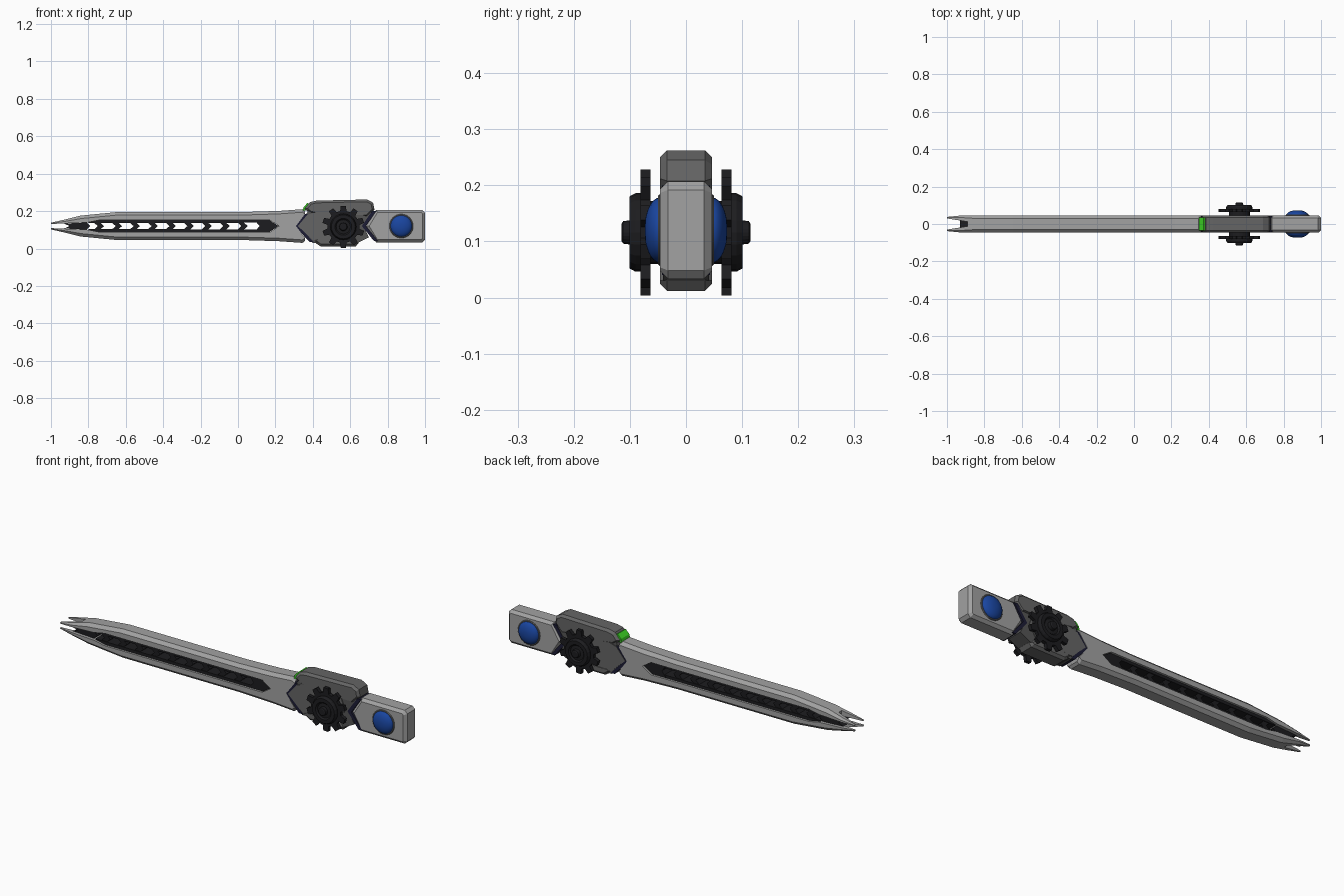
import bpy, bmesh
from math import cos, sin, pi, radians

if "Cube" in bpy.data.objects:
    bpy.data.objects.remove(bpy.data.objects["Cube"])

CZ = 0.12  # height of the blade's centre line


def material(name, c):
    m = bpy.data.materials.new(name)
    m.diffuse_color = (*c, 1)
    m.use_nodes = True
    m.node_tree.nodes["Principled BSDF"].inputs["Base Color"].default_value = m.diffuse_color
    return m


BLACK = material("black", (0.012, 0.012, 0.014))
DARK = material("dark_grey", (0.13, 0.13, 0.13))
MID = material("mid_grey", (0.09, 0.09, 0.09))
LIGHT = material("light_grey", (0.36, 0.36, 0.36))
BLUE = material("blue", (0.01, 0.06, 0.35))
GREEN = material("green", (0.05, 0.7, 0.02))
NAVY = material("dark_navy", (0.012, 0.012, 0.035))


def finish(bm, name, mat=None):
    bmesh.ops.recalc_face_normals(bm, faces=bm.faces)
    me = bpy.data.meshes.new(name)
    bm.to_mesh(me)
    bm.free()
    ob = bpy.data.objects.new(name, me)
    bpy.context.collection.objects.link(ob)
    if mat:
        me.materials.append(mat)
    return ob


def add_prism(bm, pts, y0, y1):
    a = [bm.verts.new((x, y0, z)) for x, z in pts]
    b = [bm.verts.new((x, y1, z)) for x, z in pts]
    n = len(pts)
    bm.faces.new(a)
    bm.faces.new(b[::-1])
    for i in range(n):
        bm.faces.new((a[i], b[i], b[(i + 1) % n], a[(i + 1) % n]))


def prism(name, pts, hy, mat=None, bevel=0):
    bm = bmesh.new()
    add_prism(bm, pts, -hy, hy)
    if bevel:
        rim = [e for e in bm.edges if abs(e.verts[0].co.y - e.verts[1].co.y) < 1e-6]
        bmesh.ops.bevel(bm, geom=rim, offset=bevel, segments=1, affect='EDGES')
    return finish(bm, name, mat)


def lathe(name, profile, x, z, side, n, mat, smooth=False):
    # rings of (radius, distance from the centre plane) around a y axis
    bm = bmesh.new()
    rings = [[bm.verts.new((x + r * cos(2 * pi * i / n), side * y, z + r * sin(2 * pi * i / n)))
              for i in range(n)] for r, y in profile]
    for p, q in zip(rings, rings[1:]):
        for i in range(n):
            bm.faces.new((p[i], p[(i + 1) % n], q[(i + 1) % n], q[i]))
    bm.faces.new(rings[0])
    bm.faces.new(rings[-1])
    ob = finish(bm, name, mat)
    if smooth:
        bpy.ops.object.select_all(action='DESELECT')
        bpy.context.view_layer.objects.active = ob
        ob.select_set(True)
        bpy.ops.object.shade_smooth_by_angle(angle=radians(30))
    return ob


def blade_half(name, sections, s):
    # section: outer x, outer height, inner x, inner height, half width
    bm = bmesh.new()
    rows = []
    for xo, ho, xi, hi, w in sections:
        c = min(0.016, (ho - hi) * 0.5)
        pts = [(xi, -w, hi), (xo, -w, ho - c), (xo, -w + c, ho),
               (xo, w - c, ho), (xo, w, ho - c), (xi, w, hi)]
        rows.append([bm.verts.new((x, y, CZ + s * h)) for x, y, h in pts])
    for p, q in zip(rows, rows[1:]):
        for i in range(6):
            bm.faces.new((p[i], p[(i + 1) % 6], q[(i + 1) % 6], q[i]))
    bm.faces.new(rows[0])
    bm.faces.new(rows[-1])
    return finish(bm, name, LIGHT)


# forked blade with a long central slot
sections = [(-1, .018, -1, .011, .038), (-.93, .034, -.93, .014, .045),
            (-.84, .056, -.8, .02, .045), (-.645, .075, -.74, .032, .045),
            (.03, .075, .17, .032, .045), (.22, .081, .22, 0, .045),
            (.345, .09, .305, 0, .045), (.358, .08, .31, 0, .045)]

bm = bmesh.new()
wedge = [(-1.02, .033), (-.97, .025), (-.89, .012)]
outline = wedge + [(x, -y) for x, y in wedge[::-1]]
lo = [bm.verts.new((x, y, 0)) for x, y in outline]
hi = [bm.verts.new((x, y, .24)) for x, y in outline]
bm.faces.new(lo)
bm.faces.new(hi)
for i in range(6):
    bm.faces.new((lo[i], lo[(i + 1) % 6], hi[(i + 1) % 6], hi[i]))
cutter = finish(bm, "fork_cutter")
cutter.hide_render = True
for s, nm in ((1, "blade_upper"), (-1, "blade_lower")):
    ob = blade_half(nm, sections, s)
    mod = ob.modifiers.new("fork", 'BOOLEAN')
    mod.operation = 'DIFFERENCE'
    mod.object = cutter
    bpy.context.view_layer.objects.active = ob
    bpy.ops.object.modifier_apply(modifier=mod.name)
bpy.data.objects.remove(cutter)

# black slot lining and chevron links
bm = bmesh.new()
for s in (1, -1):
    add_prism(bm, [(x, CZ + s * h) for x, h in
                   ((-.8, .021), (-.74, .033), (.17, .033), (.17, .018), (-.8, .016))], -.034, .034)
finish(bm, "slot_rails", BLACK)
bm = bmesh.new()
for i in range(9):
    x = -.75 + i * .096
    add_prism(bm, [(x - .022, CZ + .02), (x + .012, CZ + .02), (x + .034, CZ),
                   (x + .012, CZ - .02), (x - .022, CZ - .02), (x, CZ)], -.03, .03)
finish(bm, "chevron_links", BLACK)
prism("slot_end", [(.09, CZ + .03), (.17, CZ + .03), (.218, CZ), (.17, CZ - .03), (.09, CZ - .03), (.115, CZ)],
      .036, BLACK)
prism("slot_tip", [(-.93, CZ + .013), (-.81, CZ + .019), (-.79, CZ), (-.81, CZ - .019), (-.93, CZ - .013), (-.9, CZ)],
      .03, BLACK)

# housing
prism("housing_core", [(.315, .12), (.365, .185), (.38, .21), (.70, .21), (.715, .19), (.67, .12),
                       (.70, .06), (.64, .03), (.40, .03)], .041, MID)
prism("housing_cap", [(.355, .212), (.385, .248), (.42, .256), (.69, .262), (.722, .245), (.73, .208),
                      (.69, .165), (.60, .19), (.45, .19), (.39, .185)], .046, DARK, .012)
prism("housing_plate", [(.32, .12), (.37, .18), (.42, .195), (.62, .195), (.65, .12), (.60, .045), (.40, .045)],
      .045, DARK)
prism("housing_foot", [(.40, .04), (.44, .012), (.63, .012), (.645, .03), (.62, .06), (.42, .06)], .046, DARK, .012)
prism("signal_light", [(.346, .203), (.351, .222), (.371, .243), (.39, .235), (.38, .205)], .034, GREEN)
# dark seams either side of the housing
for i, (x, z, u, w) in enumerate(((.312, .12, .36, .185), (.312, .12, .39, .035),
                                  (.67, .12, .725, .2), (.67, .12, .735, .04))):
    prism(f"seam_{i}", [(x - .008, z), (x + .014, z), (u + .014, w), (u - .008, w)], .043, NAVY)

# handle
prism("handle", [(.685, .12), (.738, .207), (.985, .207), (1, .192), (1, .048), (.985, .033), (.738, .033)],
      .046, LIGHT, .014)

# gears, hubs and domes on both sides
for s, nm in ((-1, "front"), (1, "back")):
    gx, gz = .563, .116
    pts = []
    for i in range(10):
        a = pi / 2 + i * pi / 5
        for da, r in ((-.2, .086), (-.12, .113), (.12, .113), (.2, .086)):
            pts.append((gx + r * cos(a + da), gz + r * sin(a + da)))
    bm = bmesh.new()
    add_prism(bm, pts, s * .063, s * .081)
    finish(bm, nm + "_gear", BLACK)
    lathe(nm + "_hub", [(.056, .04), (.056, .064), (.07, .066), (.07, .09), (.064, .101), (.045, .101),
                        (.038, .094), (.022, .096), (.02, .112), (.015, .115)], gx, gz, s, 20, BLACK)
    dome = [(.058 * cos(t * pi / 16), .047 + .027 * sin(t * pi / 16)) for t in range(8)]
    lathe(nm + "_dome", [(.058, .03)] + dome, .873, CZ, s, 32, BLUE, True)
    lathe(nm + "_dome_rim", [(.064, .03), (.064, .047), (.061, .05), (.057, .05)], .873, CZ, s, 32, DARK, True)
